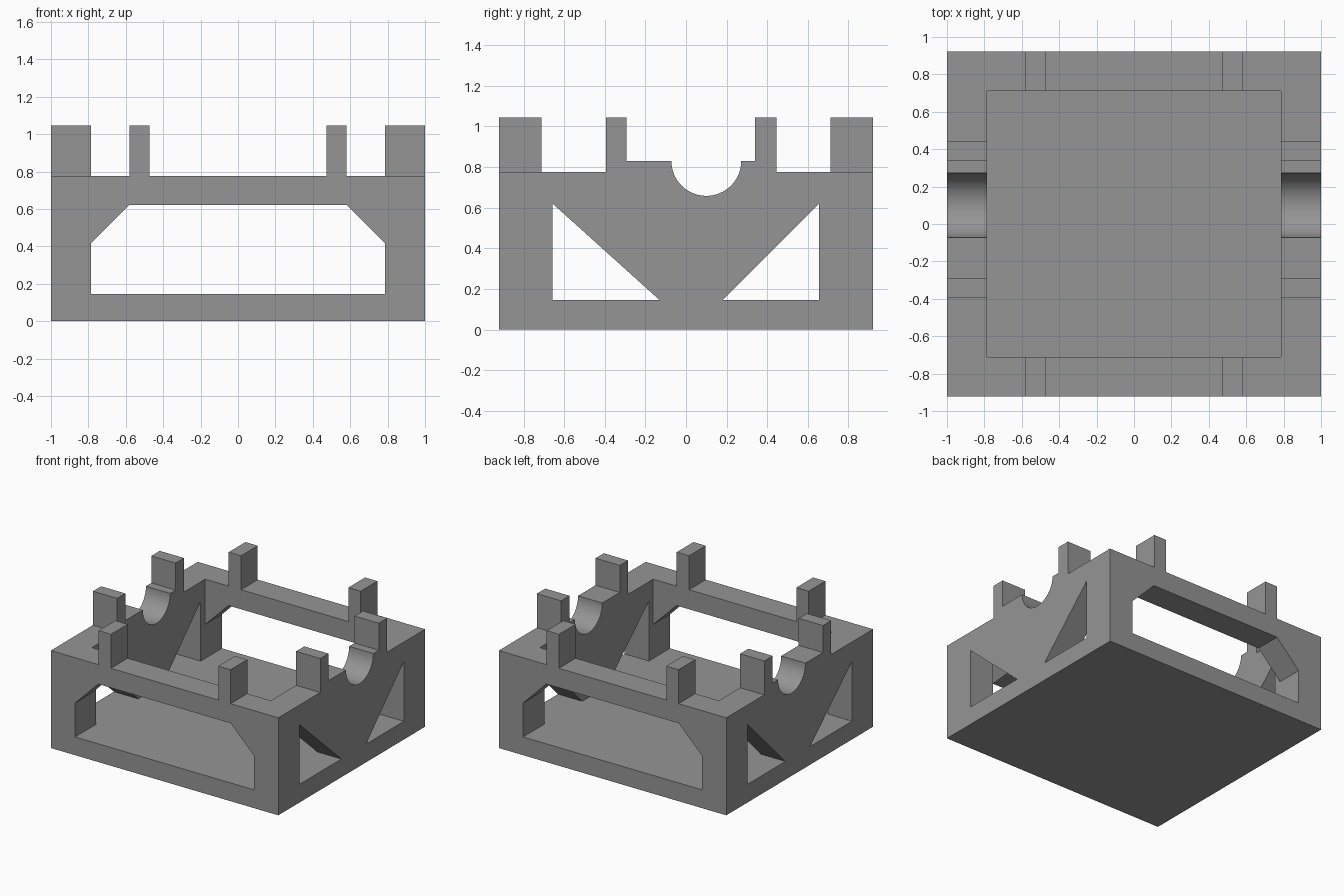
import bpy, bmesh, math

if "Cube" in bpy.data.objects:
    bpy.data.objects.remove(bpy.data.objects["Cube"])

grey = bpy.data.materials.new("plain grey")
grey.diffuse_color = (0.3, 0.3, 0.3, 1)
grey.use_nodes = True
grey.node_tree.nodes["Principled BSDF"].inputs["Base Color"].default_value = grey.diffuse_color

FLOOR, RIM, SADDLE, POST = 0.145, 0.775, 0.83, 1.045
HX, HY = 1.0, 0.922          # outer half sizes
IX, IY = 0.787, 0.712        # inner half sizes


def prism(name, points, axis, half):
    """Extrude a (horizontal, z) profile from -half to half along x or y."""
    bm = bmesh.new()
    place = (lambda u, z: (-half, u, z)) if axis == 'x' else (lambda u, z: (u, -half, z))
    face = bm.faces.new([bm.verts.new(place(u, z)) for u, z in points])
    out = bmesh.ops.extrude_face_region(bm, geom=[face])
    verts = [g for g in out['geom'] if isinstance(g, bmesh.types.BMVert)]
    bmesh.ops.translate(bm, verts=verts, vec=(2 * half, 0, 0) if axis == 'x' else (0, 2 * half, 0))
    bmesh.ops.recalc_face_normals(bm, faces=bm.faces)
    mesh = bpy.data.meshes.new(name)
    bm.to_mesh(mesh)
    bm.free()
    ob = bpy.data.objects.new(name, mesh)
    bpy.context.collection.objects.link(ob)
    mesh.materials.append(grey)
    return ob


def combine(target, tool, operation):
    """Apply a boolean and remove the tool."""
    bpy.context.view_layer.objects.active = target
    mod = target.modifiers.new("bool", 'BOOLEAN')
    mod.object, mod.operation, mod.solver = tool, operation, 'EXACT'
    bpy.ops.object.modifier_apply(modifier=mod.name)
    bpy.data.objects.remove(tool)


# Side walls: rim, raised saddle and two posts
frame = prism("bearing_frame", [
    (-HY, 0), (HY, 0), (HY, RIM), (0.445, RIM), (0.445, POST), (0.34, POST),
    (0.34, SADDLE), (-0.292, SADDLE), (-0.292, POST), (-0.395, POST),
    (-0.395, RIM), (-HY, RIM)], 'x', HX)

# Front and back walls with two posts each
cross = prism("cross_walls", [
    (-HX, 0), (HX, 0), (HX, RIM), (0.58, RIM), (0.58, POST), (0.472, POST),
    (0.472, RIM), (-0.472, RIM), (-0.472, POST), (-0.58, POST),
    (-0.58, RIM), (-HX, RIM)], 'y', HY)
combine(frame, cross, 'UNION')

# Open interior
cavity = prism("cavity", [(-IX, FLOOR), (IX, FLOOR), (IX, 1.3), (-IX, 1.3)], 'y', IY)
combine(frame, cavity, 'DIFFERENCE')

# Chamfered window through front and back
window = prism("long_window", [
    (-IX, FLOOR), (IX, FLOOR), (IX, 0.415), (0.582, 0.62),
    (-0.582, 0.62), (-IX, 0.415)], 'y', 1.2)
combine(frame, window, 'DIFFERENCE')

# Triangular windows through both sides
for outer, inner in ((-0.657, -0.13), (0.655, 0.18)):
    tri = prism("triangle_window", [(outer, FLOOR), (inner, FLOOR), (outer, 0.62)], 'x', 1.2)
    combine(frame, tri, 'DIFFERENCE')

# Round shaft seat through both saddles
ring = [(0.10 + 0.172 * math.cos(math.tau * i / 64),
         SADDLE + 0.172 * math.sin(math.tau * i / 64)) for i in range(64)]
combine(frame, prism("shaft_seat", ring, 'x', 1.2), 'DIFFERENCE')

bpy.ops.object.select_all(action='DESELECT')
frame.select_set(True)
bpy.context.view_layer.objects.active = frame
bpy.ops.object.shade_smooth_by_angle(angle=math.radians(30))
